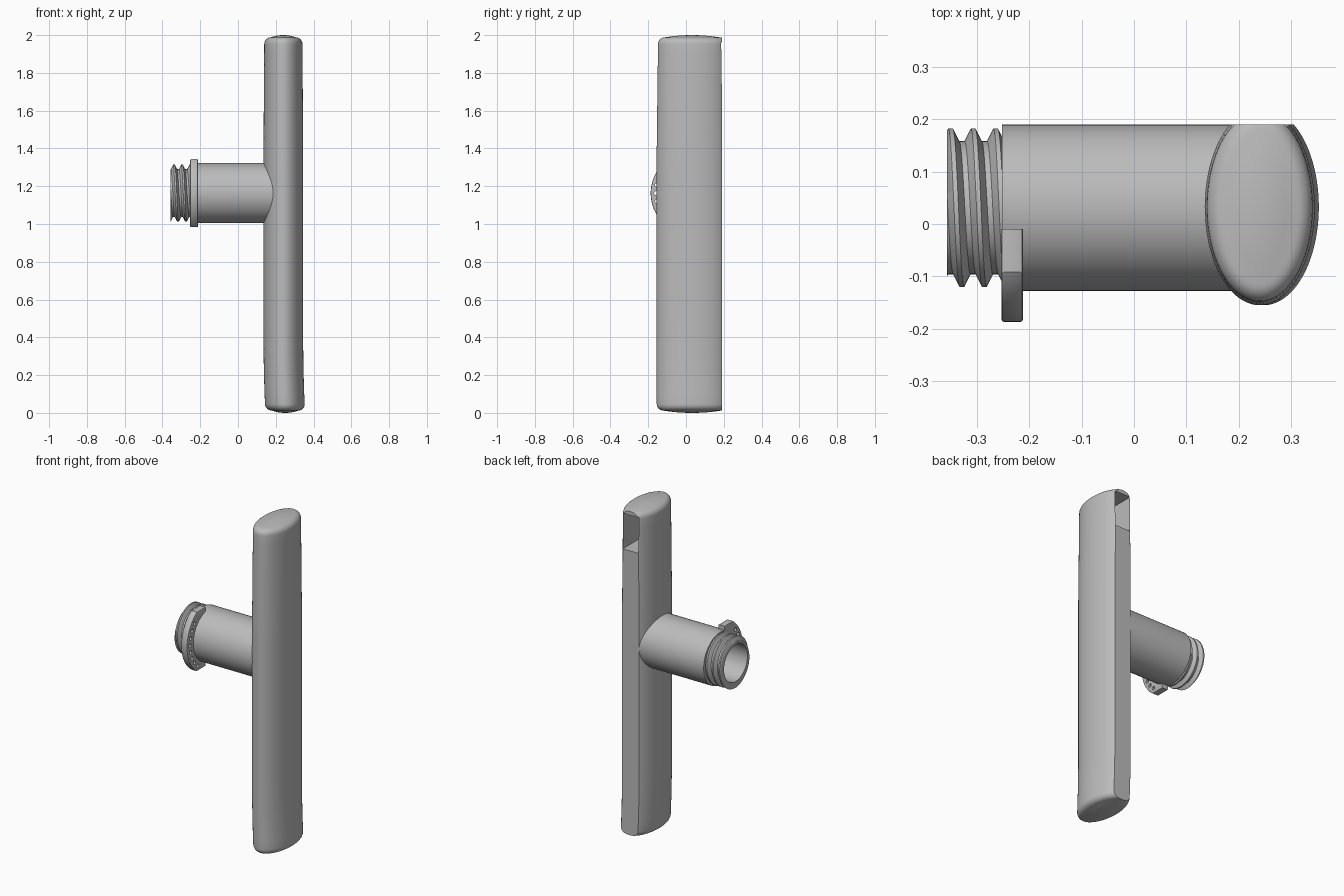
import bpy, bmesh
from math import sin, cos, pi, sqrt, asin, acos, radians, tau

cube = bpy.data.objects.get("Cube")
if cube:
    bpy.data.objects.remove(cube)

grey = bpy.data.materials.new("plain grey")
grey.use_nodes = True
grey.diffuse_color = (0.5, 0.5, 0.5, 1)
grey.node_tree.nodes["Principled BSDF"].inputs["Base Color"].default_value = (0.5, 0.5, 0.5, 1)

CY, CZ = 0.031, 1.163        # axis of the side pipe


def finish(name, bm):
    bmesh.ops.recalc_face_normals(bm, faces=bm.faces)
    mesh = bpy.data.meshes.new(name)
    bm.to_mesh(mesh)
    bm.free()
    ob = bpy.data.objects.new(name, mesh)
    bpy.context.collection.objects.link(ob)
    mesh.materials.append(grey)
    return ob


def activate(ob):
    bpy.ops.object.select_all(action='DESELECT')
    ob.select_set(True)
    bpy.context.view_layer.objects.active = ob


def cut(ob, cutter):
    activate(ob)
    cutter.hide_render = True
    mod = ob.modifiers.new("cut", 'BOOLEAN')
    mod.operation, mod.solver, mod.object = 'DIFFERENCE', 'EXACT', cutter
    bpy.ops.object.modifier_apply(modifier=mod.name)
    bpy.data.objects.remove(cutter)


def smooth(ob):
    activate(ob)
    bpy.ops.object.shade_smooth_by_angle(angle=radians(32))


def box(name, lo, hi):
    bm = bmesh.new()
    bmesh.ops.create_cube(bm, size=1)
    for v in bm.verts:
        v.co = [l + (c + 0.5) * (h - l) for c, l, h in zip(v.co, lo, hi)]
    return finish(name, bm)


def skin(bm, rows, wrap):
    for r0, r1 in zip(rows, rows[1:]):
        n = len(r0)
        for i in range(n if wrap else n - 1):
            j = (i + 1) % n
            bm.faces.new((r0[i], r0[j], r1[j], r1[i]))


# Long oval body: rounded, domed ends, slight bend at the foot and taper at the head
A, B, BX, BY, RIM, DOME = 0.105, 0.1875, 0.24, 0.0325, 0.035, 0.012
end = []                      # (inset, height) from centre of the end to the side
for f in (0.25, 0.5, 0.75):
    end.append((A - (A - RIM) * f, DOME * f * f))
for k in range(7):
    t = k / 6 * pi / 2
    end.append((RIM * (1 - sin(t)), DOME + RIM * (1 - cos(t))))
levels = end + [(0, 0.1 + 0.1 * k) for k in range(19)]
levels += [(d, 2 - h) for d, h in reversed(end)]
bm = bmesh.new()
rows = []
for d, z in levels:
    s = 1 - 0.04 * max(0, (z - 1.4) / 0.6)
    shift = 0.01 * max(0, 1 - z / 0.4) ** 2
    # inset is even at the rim, proportional over the dome
    a = (A - d) * s
    b = (B - d if d <= RIM else (B - RIM) * (A - d) / (A - RIM)) * s
    rows.append([bm.verts.new((BX + shift + a * cos(tau * i / 96),
                               BY + b * sin(tau * i / 96), z)) for i in range(96)])
skin(bm, rows, True)
for row, z, shift in ((rows[0], 0, 0.01), (rows[-1], 2, 0)):
    tip = bm.verts.new((BX + shift, BY, z))
    for i in range(96):
        bm.faces.new((row[i], row[(i + 1) % 96], tip))
body = finish("body", bm)

# Flat back and the slot near its top
cut(body, box("back_cutter", (-1, 0.19, -1), (1, 1, 3)))
cut(body, box("slot_cutter", (BX - 0.053, -0.03, 1.745), (BX + 0.053, 0.3, 1.962)))
smooth(body)

# Side pipe with bore and screw thread, swept as one skin
X0, X1, PITCH, N = -0.357, -0.252, 0.043, 96
CREST, ROOT, BORE, OUTER = 0.151, 0.127, 0.113, 0.159
thread = [(-0.1, CREST), (0.1, CREST), (0.38, ROOT), (0.62, ROOT)]


def thread_radius(u):
    u = abs((u + 0.5) % 1 - 0.5)
    return CREST + (ROOT - CREST) * min(1, max(0, (u - 0.1) / 0.28))


bm = bmesh.new()


def ring(func):
    out = []
    for i in range(N + 1):
        t = tau * i / N
        x, r = func(t)
        out.append(bm.verts.new((x, CY + r * cos(t), CZ + r * sin(t))))
    return out


def helix(turn):
    def point(t):
        x = -0.35 + PITCH * (turn + t / tau)
        x = min(X1, max(X0, x))
        return x, thread_radius((x + 0.35) / PITCH - t / tau)
    return ring(point)


rows = [ring(lambda t: (0.22, BORE)), ring(lambda t: (X0, BORE))]
for k in range(-3, 5):
    rows += [helix(k + u) for u, _ in thread]
rows += [ring(lambda t: (X1, OUTER)), ring(lambda t: (0.24, OUTER))]
rows.append(ring(lambda t: (0.24, BORE)))
skin(bm, rows, False)
bmesh.ops.remove_doubles(bm, verts=bm.verts, dist=1e-5)
bmesh.ops.dissolve_degenerate(bm, edges=bm.edges, dist=1e-5)
smooth(finish("threaded_pipe", bm))

# Arc-shaped lug under the thread, flat at top and bottom
R_OUT, R_IN, HALF, Y_END = 0.218, 0.14, 0.18, -0.01
a_out, a_in = asin(HALF / R_OUT), acos((CY - Y_END) / R_IN)


def arc(r, a0, a1, n=40):
    steps = [a0 + (a1 - a0) * k / n for k in range(n + 1)]
    return [(CY - r * cos(a), CZ + r * sin(a)) for a in steps]


outline = [(Y_END, CZ + HALF)] + arc(R_OUT, a_out, -a_out)
outline += [(Y_END, CZ - HALF)] + arc(R_IN, -a_in, a_in)
bm = bmesh.new()
face = bm.faces.new([bm.verts.new((-0.253, y, z)) for y, z in outline])
grown = bmesh.ops.extrude_face_region(bm, geom=[face])["geom"]
for v in grown:
    if isinstance(v, bmesh.types.BMVert):
        v.co.x = -0.212
bmesh.ops.recalc_face_normals(bm, faces=bm.faces)


def outer(v):
    return sqrt((v.co.y - CY) ** 2 + (v.co.z - CZ) ** 2) > R_IN + 0.01


rim = [e for e in bm.edges if all(outer(v) for v in e.verts)
       and abs(e.verts[0].co.x - e.verts[1].co.x) < 0.001]
bmesh.ops.bevel(bm, geom=rim, offset=0.005, segments=2, profile=0.5, affect='EDGES')
lug = finish("pierced_lug", bm)

# Row of small holes through the lug
bm = bmesh.new()
for y, z in arc(0.189, radians(-52), radians(52), 8):
    made = bmesh.ops.create_cone(bm, cap_ends=True, segments=16, radius1=0.011,
                                 radius2=0.011, depth=0.2)["verts"]
    for v in made:
        px, py, pz = v.co
        v.co = (pz - 0.23, y + px, z + py)
cut(lug, finish("hole_cutter", bm))
smooth(lug)
